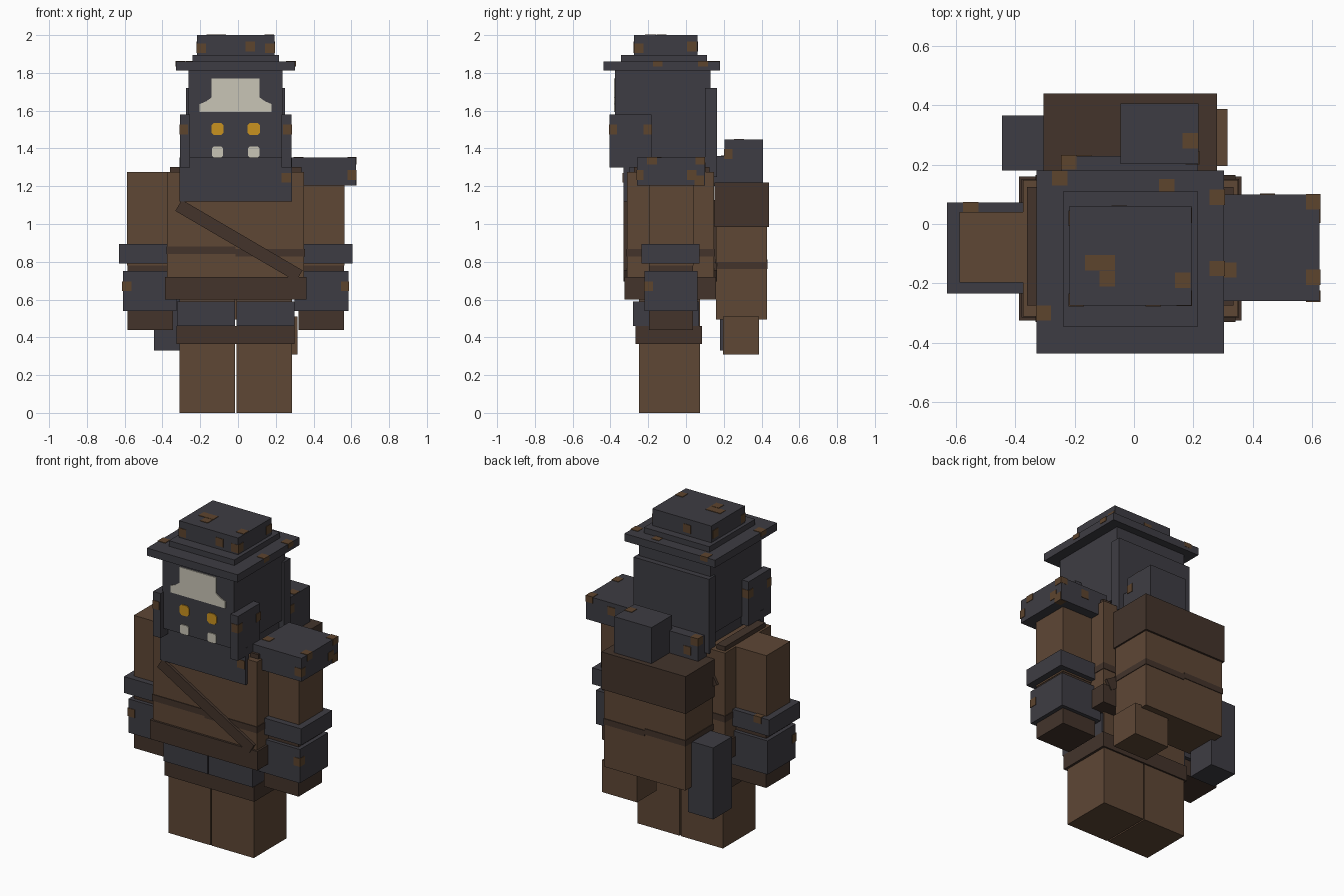
import bpy
import math

default_cube = bpy.data.objects.get("Cube")
if default_cube:
    bpy.data.objects.remove(default_cube, do_unlink=True)

AXIS = -0.0125  # the body's own mirror plane in x


def material(name, red, green, blue):
    mat = bpy.data.materials.new(name)
    mat.use_nodes = True
    colour = (red, green, blue, 1)
    mat.diffuse_color = colour
    shader = next(n for n in mat.node_tree.nodes if n.type == "BSDF_PRINCIPLED")
    shader.inputs["Base Color"].default_value = colour
    shader.inputs["Roughness"].default_value = 0.9
    return mat


iron = material("dark iron", 0.048, 0.046, 0.056)
leather = material("brown leather", 0.112, 0.063, 0.036)
dark_leather = material("dark leather", 0.056, 0.034, 0.024)
rust = material("rust", 0.11, 0.058, 0.027)
bone = material("bone white", 0.584, 0.558, 0.47)
amber = material("amber", 0.584, 0.287, 0.014)


def add_mesh(name, mat, verts, faces):
    mesh = bpy.data.meshes.new(name)
    mesh.from_pydata(verts, [], faces)
    mesh.materials.append(mat)
    obj = bpy.data.objects.new(name, mesh)
    bpy.context.collection.objects.link(obj)
    return obj


def box(name, mat, xs, ys, zs):
    """Box spanning the given (low, high) ranges."""
    verts = [(x, y, z) for z in zs for y in ys for x in xs]
    faces = [(0, 2, 3, 1), (4, 5, 7, 6), (0, 1, 5, 4),
             (2, 6, 7, 3), (0, 4, 6, 2), (1, 3, 7, 5)]
    return add_mesh(name, mat, verts, faces)


def pair(name, mat, xs, ys, zs):
    """Box on the right side (-x) and its mirror on the left."""
    box("right_" + name, mat, xs, ys, zs)
    box("left_" + name, mat, [2 * AXIS - x for x in reversed(xs)], ys, zs)


def band(name, mat, xs, ys, zs):
    """Thin painted stripe around a box, stepped halfway for a worn look."""
    lip, step = 0.004, 0.012
    middle = sum(xs) / 2
    ys = (ys[0] - lip, ys[1] + lip)
    box(name + "_right", mat, (xs[0] - lip, middle), ys, zs)
    box(name + "_left", mat, (middle, xs[1] + lip), ys, [z - step for z in zs])


def face_plate(name, mat, outline):
    """Thin flat plate on the front of the mask."""
    front, back = -0.381, -0.373
    count = len(outline)
    verts = [(x, y, z) for y in (front, back) for x, z in outline]
    faces = [tuple(range(count)), tuple(reversed(range(count, 2 * count)))]
    for i in range(count):
        j = (i + 1) % count
        faces.append((j, i, i + count, j + count))
    add_mesh(name, mat, verts, faces)


def rounded(x, z, half, cut):
    """Square outline with clipped corners."""
    short = half - cut
    corners = [(-short, -half), (short, -half), (half, -short), (half, short),
               (short, half), (-short, half), (-half, short), (-half, -short)]
    return [(x + u, z + v) for u, v in corners]


def patches(part, host, spots, size=0.052):
    """Rust spots: each is kept inside its host box, grown by a tiny lip."""
    lip = 0.003
    for number, spot in enumerate(spots):
        spans = []
        for centre, (low, high) in zip(spot, host):
            start = max(centre - size / 2, low - lip)
            end = min(centre + size / 2, high + lip)
            spans.append((start, end))
        box(f"{part}_rust_{number}", rust, *spans)


# Legs, boot cuffs and hip plates
pair("leg", leather, (-0.31, -0.017), (-0.25, 0.075), (0, 0.62))
box("boot_cuff", dark_leather, (-0.325, 0.3), (-0.267, 0.085), (0.365, 0.46))
pair("hip_plate", iron, (-0.323, -0.017), (-0.28, 0.07), (0.46, 0.59))

# Torso, belt, sash and shoulder straps
torso_x, torso_y = (-0.375, 0.35), (-0.312, 0.148)
box("torso", leather, torso_x, torso_y, (0.65, 1.275))
band("torso_stripe", dark_leather, torso_x, torso_y, (0.84, 0.88))
box("belt", dark_leather, (-0.387, 0.362), (-0.325, 0.16), (0.6, 0.72))
sash = box("sash", dark_leather, (-0.37, 0.37), (-0.33, 0.165), (-0.034, 0.034))
sash.location = (0.005, 0, 0.912)
sash.rotation_euler.y = math.radians(30.3)
pair("shoulder_strap", dark_leather, (-0.36, -0.3), (-0.275, 0.125), (1.2, 1.303))

# Arms with forearm cuffs, gauntlets and hands
pair("arm", leather, (-0.588, -0.36), (-0.197, 0.04), (0.78, 1.275))
pair("forearm_cuff", iron, (-0.63, -0.33), (-0.235, 0.072), (0.79, 0.893))
pair("gauntlet", iron, (-0.61, -0.325), (-0.22, 0.06), (0.54, 0.752))
pair("hand", dark_leather, (-0.585, -0.345), (-0.197, 0.037), (0.44, 0.79))
patches("gauntlet", ((-0.61, 0.585), (-0.22, 0.06), (0.54, 0.752)),
        [(-0.59, -0.21, 0.67), (0.57, -0.2, 0.67)])
patches("forearm_cuff", ((-0.63, 0.605), (-0.235, 0.072), (0.79, 0.893)),
        [(-0.55, 0.06, 0.88)])

# Left shoulder plate
pad = ((0.285, 0.625), (-0.26, 0.1), (1.205, 1.352))
box("shoulder_plate", iron, *pad)
patches("shoulder_plate", pad,
        [(0.605, 0.075, 1.34), (0.605, -0.18, 1.34), (0.32, -0.155, 1.34),
         (0.605, -0.25, 1.26), (0.61, 0.03, 1.26), (0.61, 0.07, 1.23),
         (0.45, 0.09, 1.3)])

# Head, collar, ear plates and neck guard
box("head", iron, (-0.262, 0.236), (-0.375, 0.13), (1.35, 1.82))
collar = ((-0.31, 0.285), (-0.332, -0.3), (1.12, 1.352))
box("collar", iron, *collar)
box("neck", iron, (-0.24, 0.215), (-0.3, 0.1), (1.25, 1.36))
patches("collar", collar, [(0.255, -0.33, 1.245)])
box("neck_guard", iron, (-0.275, 0.25), (0.1, 0.165), (1.25, 1.72))
ear_y, ear_z = (-0.405, -0.183), (1.3, 1.58)
pair("ear_plate", iron, (-0.308, -0.255), ear_y, ear_z)
patches("ear_plate", ((-0.308, 0.283), ear_y, ear_z),
        [(-0.29, -0.39, 1.5), (0.265, -0.39, 1.5),
         (-0.29, -0.2, 1.5), (0.265, -0.2, 1.5)])

# Face markings
brow_half = [(0.19, 1.593), (0.19, 1.635), (0.155, 1.65), (0.127, 1.67), (0.127, 1.77)]
brow = [(AXIS + x, z) for x, z in brow_half]
brow += [(AXIS - x, z) for x, z in reversed(brow_half)]
face_plate("brow_mark", bone, brow)
for side, sign in (("left", 1), ("right", -1)):
    eye_x = AXIS + sign * 0.096
    face_plate(side + "_eye", amber, rounded(eye_x, 1.503, 0.033, 0.014))
    face_plate(side + "_tooth", bone, rounded(eye_x, 1.381, 0.03, 0.01))

# Hat
brim = ((-0.328, 0.303), (-0.437, 0.18), (1.812, 1.86))
crown = ((-0.218, 0.193), (-0.275, 0.06), (1.895, 2))
box("hat_brim", iron, *brim)
box("hat_step", iron, (-0.24, 0.216), (-0.345, 0.11), (1.86, 1.895))
box("hat_crown", iron, *crown)
patches("hat_brim", brim,
        [(-0.25, 0.155, 1.86), (0.28, 0.09, 1.86), (-0.305, -0.3, 1.86),
         (0.11, 0.125, 1.86), (0.28, -0.15, 1.86)])
patches("hat_crown", crown,
        [(-0.195, -0.26, 1.93), (0.065, -0.26, 1.94), (0.17, -0.25, 1.93),
         (0.175, 0.03, 1.94), (-0.2, 0.02, 1.94), (-0.05, 0.05, 1.94),
         (-0.14, -0.13, 1.99), (-0.09, -0.13, 1.99), (-0.09, -0.185, 1.99),
         (0.165, -0.19, 1.99)])

# Backpack with flap, bottom pouch and side canister
bag_x, bag_y = (-0.295, 0.27), (0.158, 0.428)
box("backpack", leather, bag_x, bag_y, (0.495, 1))
band("backpack_stripe", dark_leather, bag_x, bag_y, (0.775, 0.812))
box("backpack_flap", dark_leather, (-0.305, 0.28), (0.15, 0.44), (0.985, 1.22))
box("bottom_pouch", leather, (0.07, 0.315), (0.195, 0.387), (0.308, 0.51))
box("side_canister", iron, (-0.445, -0.27), (0.18, 0.365), (0.33, 0.78))

# Iron cases on top of the backpack
case = ((-0.045, 0.217), (0.203, 0.407), (1.21, 1.447))
low_case = ((-0.245, 0.215), (0.1, 0.23), (1.2, 1.36))
box("top_case", iron, *case)
box("low_case", iron, *low_case)
patches("top_case", case, [(0.19, 0.28, 1.43), (0.2, 0.22, 1.37)])
patches("low_case", low_case, [(-0.22, 0.21, 1.34), (-0.17, 0.21, 1.27)])
